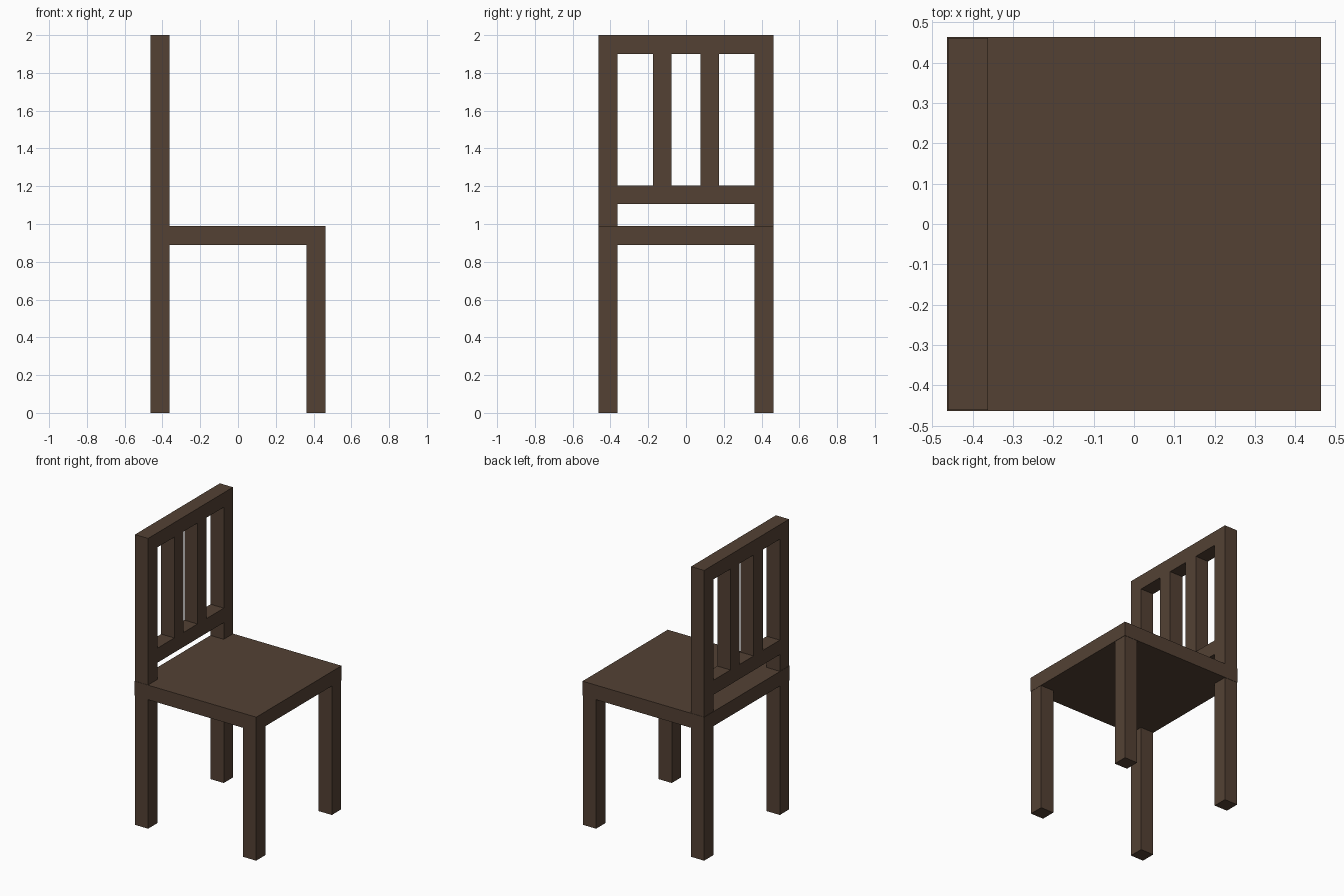
import bpy

if "Cube" in bpy.data.objects:
    bpy.data.objects.remove(bpy.data.objects["Cube"])

wood = bpy.data.materials.new("dark brown wood")
wood.diffuse_color = (0.087, 0.053, 0.034, 1.0)
wood.use_nodes = True
wood.node_tree.nodes["Principled BSDF"].inputs["Base Color"].default_value = wood.diffuse_color

OUT = 0.462      # outer half width of the frame
T = 0.1          # thickness of every bar
IN = OUT - T     # inner half width
SEAT_LOW, SEAT_TOP = 0.89, 0.99


def box(name, x, y, z):
    """Box from (min, max) ranges on each axis."""
    bpy.ops.mesh.primitive_cube_add(
        size=1, location=[(a + b) / 2 for a, b in (x, y, z)])
    ob = bpy.context.object
    ob.name = name
    ob.scale = [b - a for a, b in (x, y, z)]
    bpy.ops.object.transform_apply(location=False, rotation=False, scale=True)
    ob.data.materials.append(wood)
    return ob


# Seat slab, a hair wider than the frame
S = OUT + 0.002
box("seat", (-S, S), (-S, S), (SEAT_LOW, SEAT_TOP))

# Legs: short at the +x end, tall posts at the backrest end
for label, s in (("left", 1), ("right", -1)):
    side = tuple(sorted((s * IN, s * OUT)))
    box("front_leg_" + label, (IN, OUT), side, (0, SEAT_LOW))
    box("back_post_" + label, (-OUT, -IN), side, (0, 2))
    # Upright backrest slat
    slat = tuple(sorted((s * 0.076, s * 0.176)))
    box("back_slat_" + label, (-OUT, -IN), slat, (1.205, 1.9))

# Backrest cross rails between the posts
box("back_rail_lower", (-OUT, -IN), (-IN, IN), (1.105, 1.205))
box("back_rail_top", (-OUT, -IN), (-IN, IN), (1.9, 2))
